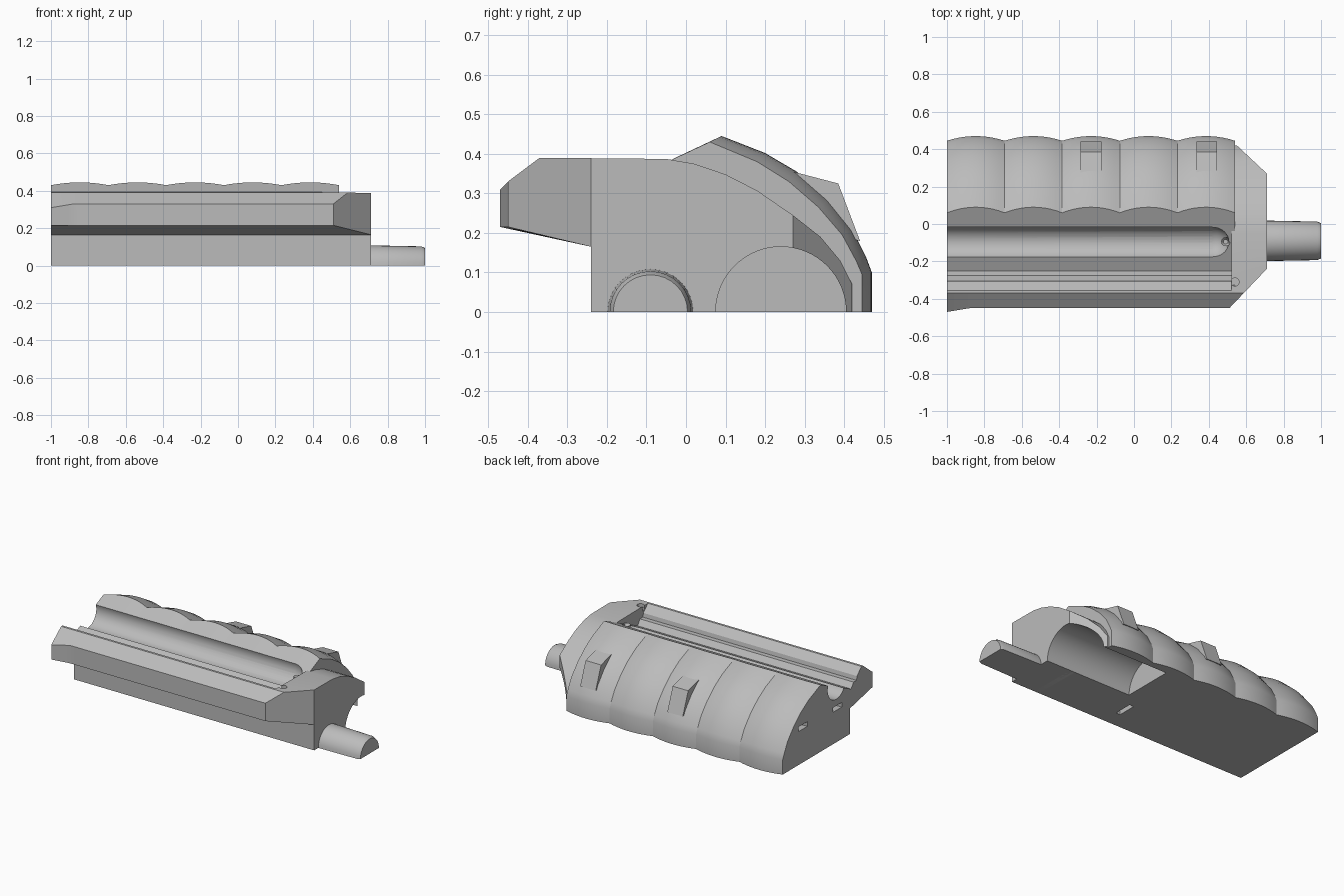
import bpy, bmesh, math
from mathutils import Vector, Matrix

cube = bpy.data.objects.get("Cube")
if cube:
    bpy.data.objects.remove(cube, do_unlink=True)

grey = bpy.data.materials.new("plain grey")
grey.use_nodes = True
grey.diffuse_color = (0.5, 0.5, 0.5, 1)
grey.node_tree.nodes["Principled BSDF"].inputs["Base Color"].default_value = (0.5, 0.5, 0.5, 1)


def finish(name, bm, smooth=25):
    bmesh.ops.recalc_face_normals(bm, faces=bm.faces)
    mesh = bpy.data.meshes.new(name)
    bm.to_mesh(mesh)
    bm.free()
    mesh.materials.append(grey)
    ob = bpy.data.objects.new(name, mesh)
    bpy.context.collection.objects.link(ob)
    if smooth:
        shade(ob, smooth)
    return ob


def shade(ob, angle):
    bpy.ops.object.select_all(action='DESELECT')
    ob.select_set(True)
    bpy.context.view_layer.objects.active = ob
    bpy.ops.object.shade_smooth_by_angle(angle=math.radians(angle))


def loft(sections):
    """Skin matching (y, z) outlines placed along x."""
    bm = bmesh.new()
    rings = [[bm.verts.new((x, y, z)) for y, z in pts] for x, pts in sections]
    n = len(rings[0])
    for a, b in zip(rings, rings[1:]):
        for i in range(n):
            bm.faces.new((a[i], a[(i + 1) % n], b[(i + 1) % n], b[i]))
    bm.faces.new(rings[0])
    bm.faces.new(rings[-1])
    return bm


def trim(bm, point, normal):
    """Slice off everything in front of a plane and cap the cut."""
    geom = bm.verts[:] + bm.edges[:] + bm.faces[:]
    cut = bmesh.ops.bisect_plane(bm, geom=geom, plane_co=point, plane_no=normal, clear_outer=True)
    edges = [e for e in cut["geom_cut"] if isinstance(e, bmesh.types.BMEdge)]
    bmesh.ops.holes_fill(bm, edges=edges)


def rod(start, end, r, segs=48):
    """Cylinder cutter between two points."""
    a, b = Vector(start), Vector(end)
    bm = bmesh.new()
    turn = (b - a).to_track_quat('Z', 'Y').to_matrix().to_4x4()
    bmesh.ops.create_cone(bm, cap_ends=True, segments=segs, radius1=r, radius2=r,
                          depth=(b - a).length, matrix=Matrix.Translation((a + b) / 2) @ turn)
    return finish("cutter", bm)


def block(center, size):
    bm = bmesh.new()
    bmesh.ops.create_cube(bm, size=1, matrix=Matrix.Translation(center) @ Matrix.Diagonal((*size, 1)))
    return finish("cutter", bm, 0)


def carve(ob, cutters):
    for c in cutters:
        mod = ob.modifiers.new("cut", 'BOOLEAN')
        mod.operation, mod.solver, mod.object = 'DIFFERENCE', 'EXACT', c
        bpy.context.view_layer.objects.active = ob
        bpy.ops.object.modifier_apply(modifier=mod.name)


front_plane = ((0.51, -0.45, 0), (0.21, -0.2, 0))
back_plane = ((0.55, 0.42, 0), (0.15, 0.16, 0))

# Main body: front wall, sloping trench floor and lobed back shell
lobe = [(0.09, 0.445), (0.2, 0.402), (0.28, 0.355), (0.36, 0.285), (0.42, 0.21), (0.455, 0.14), (0.47, 0.1), (0.47, 0)]
valley = [(0.06, 0.43), (0.18, 0.38), (0.26, 0.33), (0.335, 0.265), (0.395, 0.195), (0.43, 0.13), (0.445, 0.095), (0.445, 0)]


def body_section(x):
    pitch = 1.54 / 5
    t = ((x + 1) / pitch) % 1
    drop = abs(2 * t - 1) ** 2
    flare = max(0, (-0.88 - x) / 0.12)
    fy = -0.45 - 0.02 * flare
    pts = [(-0.24, 0), (-0.24, 0.165), (fy, 0.215), (fy, 0.33 - 0.02 * flare),
           (-0.37, 0.39), (-0.355, 0.39), (-0.31, 0.345), (-0.305, 0.32), (-0.275, 0.32), (-0.25, 0.285)]
    for (a, b), (c, d) in zip(lobe, valley):
        pts.append((a + (c - a) * drop, b + (d - b) * drop))
    return pts


stations = [-1 + 1.54 * i / 50 for i in range(51)]
bm = loft([(x, body_section(x + (1e-6 if i < 50 else -1e-6))) for i, x in enumerate(stations)])
trim(bm, *front_plane)
body = finish("body", bm)

# End block with chamfered corners
cap = [(-0.24, 0), (-0.24, 0.165), (-0.45, 0.215), (-0.45, 0.33), (-0.37, 0.39), (-0.05, 0.387), (0.02, 0.375),
       (0.1, 0.348), (0.18, 0.307), (0.27, 0.245), (0.34, 0.19), (0.39, 0.13), (0.42, 0.07), (0.42, 0)]
bm = loft([(x, cap) for x in (0.52, 0.71)])
trim(bm, *front_plane)
trim(bm, *back_plane)
end_block = finish("end_block", bm)

# Cut the bore, trench groove with round end, screw holes and peg slots
groove_r = 0.088
bm = bmesh.new()
bmesh.ops.create_uvsphere(bm, u_segments=32, v_segments=16, radius=groove_r,
                          matrix=Matrix.Translation((0.42, -0.1, 0.365)))
groove_end = finish("cutter", bm)
bore = rod((0.1, 0.24, 0), (0.9, 0.24, 0), 0.165, 64)
groove = rod((-1.2, -0.1, 0.365), (0.42, -0.1, 0.365), groove_r)
body_cuts = [bore, groove, groove_end,
             block((-1, 0.24, 0.23), (0.1, 0.09, 0.03)), block((-1, -0.11, 0.22), (0.1, 0.09, 0.03)),
             block((0.01, -0.07, 0), (0.03, 0.12, 0.1))]
cap_cuts = [bore, rod((0.54, -0.31, 0.36), (0.54, -0.31, 0.5), 0.022, 16)]
carve(body, body_cuts)
carve(end_block, cap_cuts)
for c in set(body_cuts + cap_cuts):
    bpy.data.objects.remove(c, do_unlink=True)
shade(body, 25)
shade(end_block, 25)

# Half-round peg on the end
def half_round(r):
    return [(-0.09 + r * math.cos(math.pi * i / 16), r * math.sin(math.pi * i / 16)) for i in range(17)]


finish("peg", loft([(x, half_round(r)) for x, r in ((0.65, 0.109), (0.72, 0.108), (0.98, 0.103), (1, 0.094))]))

# Wedge-shaped stops on the back shell
wedge = [(0.27, 0.355), (0.385, 0.325), (0.44, 0.18), (0.33, 0.2)]
for name, x in (("right_wedge", -0.23), ("left_wedge", 0.39)):
    finish(name, loft([(x - 0.055, wedge), (x + 0.055, wedge)]), 0)

# Small ringed stud at the groove end
bm = bmesh.new()
bmesh.ops.create_cone(bm, cap_ends=True, segments=16, radius1=0.024, radius2=0.024, depth=0.08,
                      matrix=Matrix.Translation((0.49, -0.095, 0.32)))
top = max(bm.faces, key=lambda f: f.calc_center_median().z)
bmesh.ops.inset_region(bm, faces=[top], thickness=0.012, depth=-0.02)
finish("groove_stud", bm)
